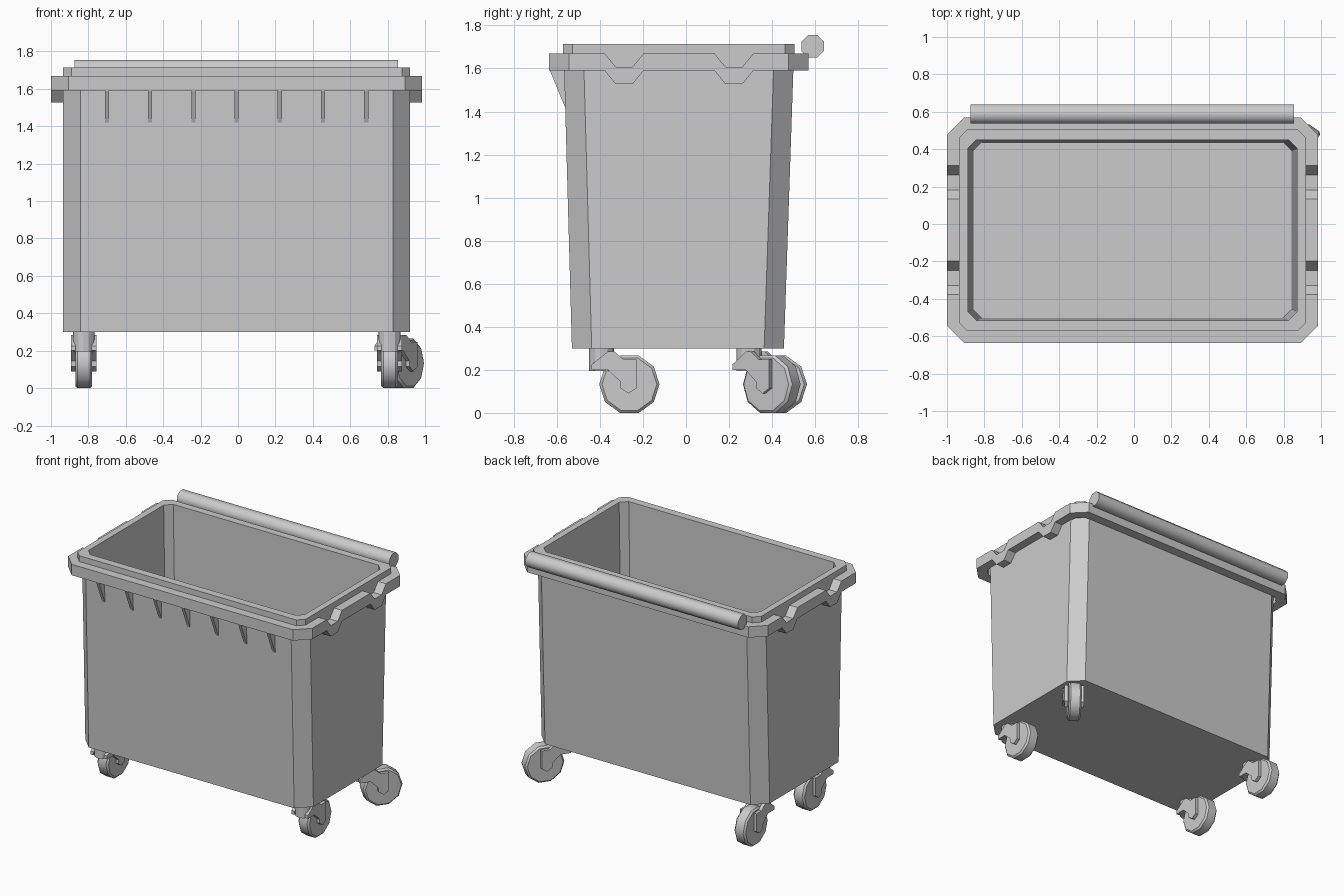
import bpy, bmesh, math
from mathutils import Matrix, Vector

if "Cube" in bpy.data.objects:
    bpy.data.objects.remove(bpy.data.objects["Cube"])

CX, CY = -0.0075, -0.0325   # centre of the tub


def finish(name, bm, smooth=None):
    bmesh.ops.recalc_face_normals(bm, faces=bm.faces)
    me = bpy.data.meshes.new(name)
    bm.to_mesh(me)
    bm.free()
    ob = bpy.data.objects.new(name, me)
    bpy.context.collection.objects.link(ob)
    if smooth:
        bpy.ops.object.select_all(action='DESELECT')
        ob.select_set(True)
        bpy.context.view_layer.objects.active = ob
        bpy.ops.object.shade_smooth_by_angle(angle=math.radians(smooth))
    return ob


def ring(hx, y0, y1, c, z, notches=(), depth=0.0):
    """Chamfered rectangle, optionally dipping at notches along both sides."""
    side = [(y0 + c, z)]
    for n in notches:
        side += [(n - .09, z), (n - .04, z - depth), (n + .04, z - depth), (n + .09, z)]
    side.append((y1 - c, z))
    pts = [(CX + hx, y, h) for y, h in side]
    pts += [(CX + hx - c, y1, z), (CX - hx + c, y1, z)]
    pts += [(CX - hx, y, h) for y, h in reversed(side)]
    pts += [(CX - hx + c, y0, z), (CX + hx - c, y0, z)]
    return pts


def loft(name, rings, caps=True):
    bm = bmesh.new()
    rows = [[bm.verts.new(p) for p in r] for r in rings]
    n = len(rows[0])
    pairs = list(zip(rows, rows[1:]))
    if not caps:
        pairs.append((rows[-1], rows[0]))
    for a, b in pairs:
        for i in range(n):
            j = (i + 1) % n
            bm.faces.new((a[i], a[j], b[j], b[i]))
    if caps:
        bm.faces.new(rows[0])
        bm.faces.new(rows[-1])
    return finish(name, bm)


def prism(bm, profile, x0, x1):
    """Extrude a (y, z) profile along x."""
    a = [bm.verts.new((x0, y, z)) for y, z in profile]
    b = [bm.verts.new((x1, y, z)) for y, z in profile]
    bm.faces.new(a)
    bm.faces.new(b[::-1])
    for i in range(len(a)):
        j = (i + 1) % len(a)
        bm.faces.new((a[i], b[i], b[j], a[j]))


def polygon(y, z, r, n):
    return [(y + r * math.cos(math.tau * (i + .5) / n), z + r * math.sin(math.tau * (i + .5) / n))
            for i in range(n)]


# Hollow tub: outer wall, upper lip, inner wall and floor
loft("tub", [
    ring(.9275, -.53, .455, .092, .30),
    ring(.9275, -.567, .50, .092, 1.63),
    ring(.9275, -.572, .505, .044, 1.67),
    ring(.9275, -.572, .505, .044, 1.713),
    ring(.88, -.515, .45, .046, 1.713),
    ring(.85, -.502, .437, .046, .34),
])

# Rim flange with two dips on each side
dips = (CY - .255, CY + .255)
loft("rim", [
    ring(.9925, -.637, .57, .093, 1.59, dips, .062),
    ring(.9925, -.637, .57, .093, 1.67, dips, .062),
    ring(.92, -.56, .495, .05, 1.67, dips, .062),
    ring(.92, -.56, .495, .05, 1.59, dips, .062),
], caps=False)

# Wedge ribs under the front of the rim
bm = bmesh.new()
for i in range(-3, 4):
    x = CX + i * .231
    prism(bm, [(-.632, 1.59), (-.54, 1.59), (-.54, 1.42), (-.562, 1.42)], x - .011, x + .011)
finish("front_ribs", bm)

# Rear bar
bm = bmesh.new()
r8 = .052 / math.cos(math.pi / 8)
prism(bm, polygon(.588, 1.703, r8, 8), -.873, .856)
finish("rear_bar", bm, 50)


# Castors: modelled around the swivel axis, trailing towards +y
WY, WZ, WR = .13, .133, .14
FORK = [(.03, .285), (.06, .285), (.105, .247), (.163, .247), (.163, .115), (.125, .09),
        (.088, .115), (.088, .145), (.03, .2), (-.045, .2), (-.045, .225)]


def castor(name, x, y, turn):
    place = Matrix.Translation((x, y, 0)) @ Matrix.Rotation(math.radians(-turn), 4, 'Z')
    # wheel with bevelled tread
    bm = bmesh.new()
    spin = [(WY + WR * math.cos(math.tau * i / 10), WZ + WR * math.sin(math.tau * i / 10))
            for i in range(10)]
    prism(bm, spin, -.045, .045)
    rims = [e for e in bm.edges if abs(e.verts[0].co.x - e.verts[1].co.x) < 1e-5]
    bmesh.ops.bevel(bm, geom=rims, offset=.012, segments=1, affect='EDGES')
    finish(name + "_wheel", bm, 40).matrix_world = place
    # fork plates and swivel collar
    bm = bmesh.new()
    for s in (-1, 1):
        prism(bm, FORK, s * .043, s * .068)
    bmesh.ops.create_cone(bm, cap_ends=True, segments=12, radius1=.058, radius2=.058, depth=.11,
                          matrix=Matrix.Translation((0, 0, .25)))
    finish(name + "_fork", bm).matrix_world = place


castor("front_left_castor", CX - .8175, -.393, 0)
castor("front_right_castor", CX + .8175, -.393, 0)
castor("back_left_castor", CX - .8175, .292, 0)
castor("back_right_castor", CX + .8175, .292, 35)
